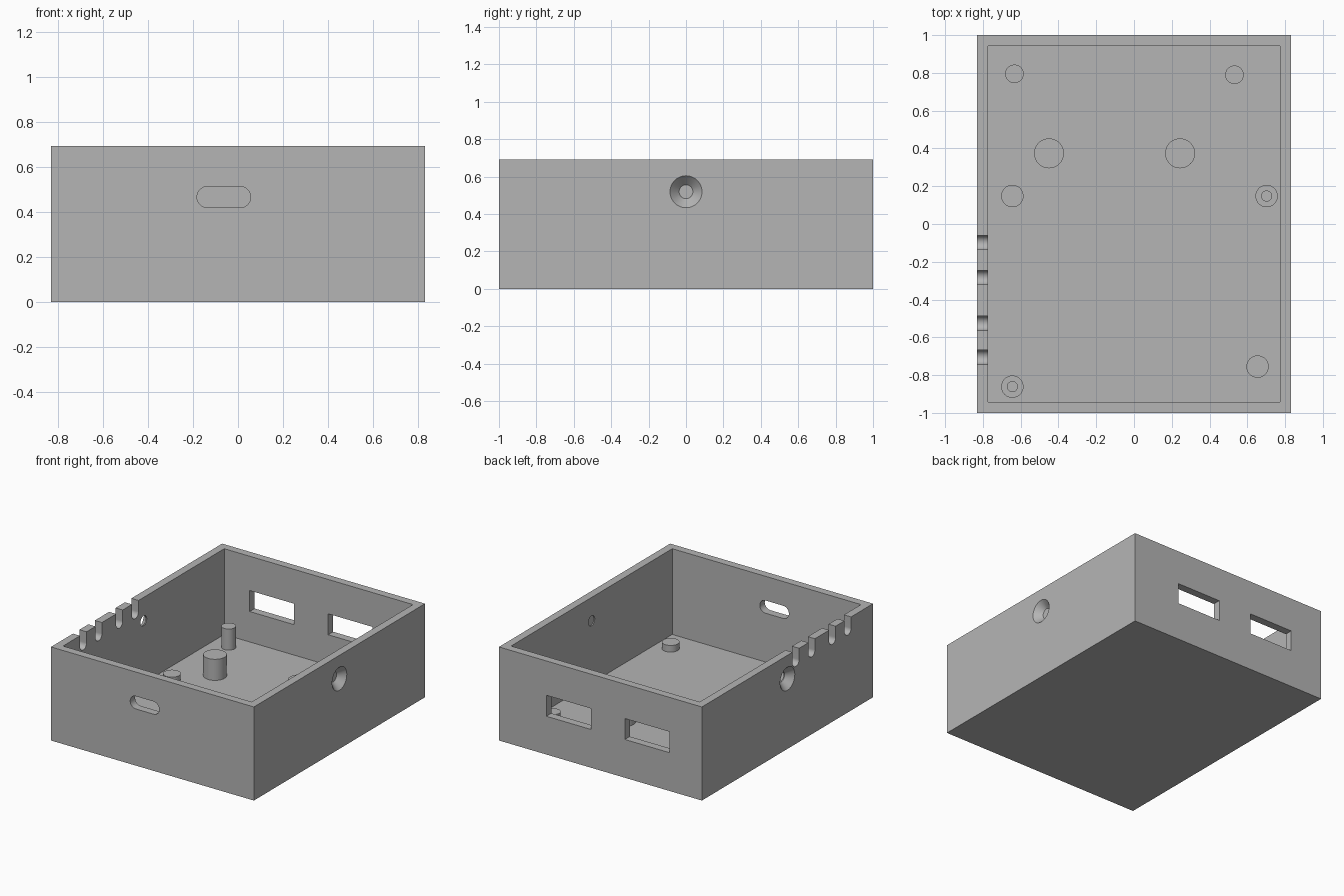
import bpy
import math

if "Cube" in bpy.data.objects:
    bpy.data.objects.remove(bpy.data.objects["Cube"], do_unlink=True)

HX, HY, HEIGHT = 0.83, 1.0, 0.692   # outer half sizes and height
WALL = 0.058                        # wall and floor thickness

grey = bpy.data.materials.new("plain grey")
grey.use_nodes = True
grey.diffuse_color = (0.46, 0.46, 0.46, 1)
grey.node_tree.nodes["Principled BSDF"].inputs["Base Color"].default_value = (0.46, 0.46, 0.46, 1)


def finish(name):
    obj = bpy.context.object
    obj.name = name
    bpy.ops.object.transform_apply(location=True, rotation=True, scale=True)
    obj.data.materials.append(grey)
    return obj


def box(name, x, y, z):
    """Box from (low, high) ranges along each axis."""
    spans = (x, y, z)
    bpy.ops.mesh.primitive_cube_add(size=1, location=[(a + b) / 2 for a, b in spans])
    bpy.context.object.scale = [b - a for a, b in spans]
    return finish(name)


def rod(name, centre, r1, length, r2=None, rotation=(0, 0, 0)):
    """Cylinder or cone centred on a point."""
    bpy.ops.mesh.primitive_cone_add(vertices=48, radius1=r1, radius2=r1 if r2 is None else r2,
                                    depth=length, location=centre, rotation=rotation)
    return finish(name)


def modify(target, tool, operation="DIFFERENCE"):
    """Apply a boolean, then drop the tool object."""
    mod = target.modifiers.new(operation.title(), "BOOLEAN")
    mod.operation, mod.solver, mod.object = operation, "EXACT", tool
    bpy.context.view_layer.objects.active = target
    bpy.ops.object.modifier_apply(modifier=mod.name)
    bpy.data.objects.remove(tool, do_unlink=True)


def smooth(obj):
    bpy.ops.object.select_all(action="DESELECT")
    obj.select_set(True)
    bpy.context.view_layer.objects.active = obj
    bpy.ops.object.shade_smooth_by_angle(angle=math.radians(30))


# Open tray
case = box("case", (-HX, HX), (-HY, HY), (0, HEIGHT))
modify(case, box("cavity", (WALL - HX, HX - WALL), (WALL - HY, HY - WALL), (WALL, 1)))

# Two rectangular windows in the back wall
for x in (0.26, -0.382):
    modify(case, box("window", (x - 0.182, x + 0.182), (0.9, 1.1), (0.283, 0.438)))

# Rounded slot in the front wall
slot_x, slot_z, slot_r, slot_half = -0.063, 0.466, 0.047, 0.072
slot = box("slot", (slot_x - slot_half, slot_x + slot_half), (-1.1, -0.9),
           (slot_z - slot_r, slot_z + slot_r))
for side in (-1, 1):
    end = rod("slot_end", (slot_x + side * slot_half, -1, slot_z), slot_r, 0.2,
              rotation=(math.pi / 2, 0, 0))
    modify(slot, end, "UNION")
modify(case, slot)

# Countersunk hole in each side wall
for side in (-1, 1):
    turn = (0, side * math.pi / 2, 0)
    modify(case, rod("bore", (side * HX, 0, 0.519), 0.037, 0.3, rotation=turn))
    # The cone passes a little beyond the wall so the cut is clean
    modify(case, rod("countersink", (side * (HX - 0.015), 0, 0.519), 0.037, 0.07, 0.105, turn))

# Four round-bottomed cable notches in the rim of the right wall
for y in (-0.098, -0.283, -0.525, -0.705):
    notch = box("notch", (-0.9, -0.7), (y - 0.038, y + 0.038), (0.61, 0.8))
    modify(notch, rod("notch_bottom", (-0.8, y, 0.61), 0.038, 0.2,
                      rotation=(0, math.pi / 2, 0)), "UNION")
    modify(case, notch)
smooth(case)


def post(name, x, y, radius, bottom, top):
    smooth(rod(name, (x, y, (bottom + top) / 2), radius, top - bottom))


# Tall posts on the floor
for name, x, y, radius in (("back_post_right", -0.633, 0.795, 0.049),
                           ("back_post_left", 0.532, 0.79, 0.049),
                           ("thick_post_right", -0.45, 0.374, 0.079),
                           ("thick_post_left", 0.244, 0.374, 0.079)):
    post(name, x, y, radius, WALL - 0.01, 0.214)

# Low board supports, two of them with a locating pin
for name, x, y, pinned in (("support_back_right", -0.644, 0.148, False),
                           ("support_back_left", 0.702, 0.148, True),
                           ("support_front_right", -0.644, -0.861, True),
                           ("support_front_left", 0.654, -0.755, False)):
    post(name, x, y, 0.059, WALL - 0.01, 0.107)
    if pinned:
        post(name + "_pin", x, y, 0.029, 0.1, 0.16)
